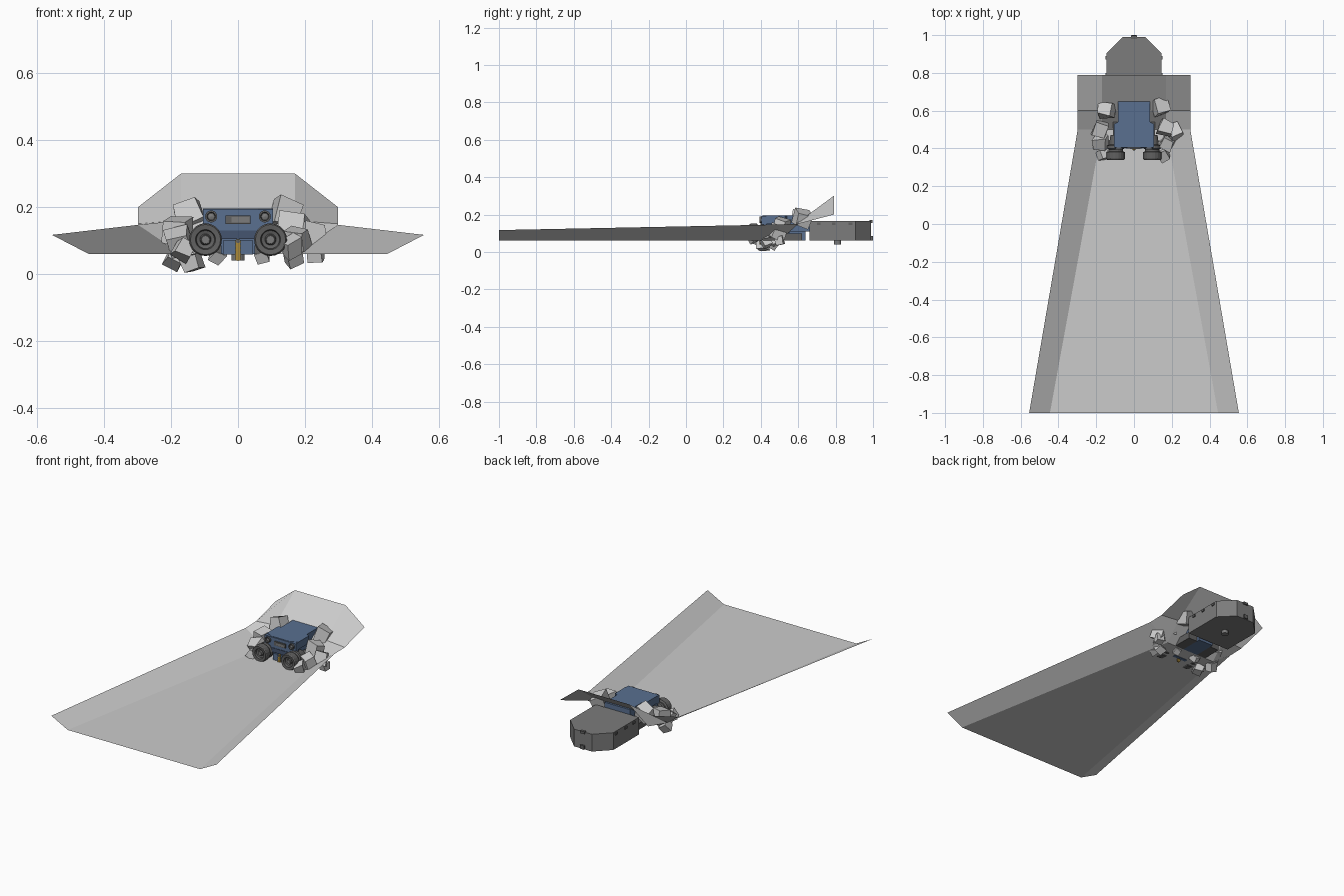
import bpy, bmesh, random
from math import pi
from mathutils import Matrix, Vector, Euler

if "Cube" in bpy.data.objects:
    bpy.data.objects.remove(bpy.data.objects["Cube"])

random.seed(4)


def material(name, rgb):
    m = bpy.data.materials.new(name)
    m.diffuse_color = (*rgb, 1)
    m.use_nodes = True
    m.node_tree.nodes["Principled BSDF"].inputs["Base Color"].default_value = m.diffuse_color
    return m


BLUE = material("blue paint", (0.10, 0.16, 0.28))
NAVY = material("dark blue paint", (0.06, 0.09, 0.16))
DARK = material("dark metal", (0.12, 0.12, 0.12))
STEEL = material("worn steel", (0.2, 0.2, 0.2))
GOLD = material("brass", (0.4, 0.25, 0.04))


def mesh_object(name, verts, faces, mat=None, recalc=True):
    bm = bmesh.new()
    vs = [bm.verts.new(v) for v in verts]
    for f in faces:
        bm.faces.new([vs[i] for i in f])
    if recalc:
        bmesh.ops.recalc_face_normals(bm, faces=bm.faces)
    me = bpy.data.meshes.new(name)
    bm.to_mesh(me)
    bm.free()
    ob = bpy.data.objects.new(name, me)
    bpy.context.collection.objects.link(ob)
    if mat:
        me.materials.append(mat)
    return ob


def extrude_outline(name, pts, z0, z1, mat):
    n = len(pts)
    verts = [(x, y, z) for z in (z0, z1) for x, y in pts]
    faces = [list(range(n))[::-1], list(range(n, 2 * n))]
    faces += [(i, (i + 1) % n, n + (i + 1) % n, n + i) for i in range(n)]
    return mesh_object(name, verts, faces, mat)


def box(name, x0, x1, y0, y1, z0, z1, mat):
    return extrude_outline(name, [(x0, y0), (x1, y0), (x1, y1), (x0, y1)], z0, z1, mat)


def lathe_y(name, x, z, profile, mat, n=20):
    """Revolve (radius, y) points around an axis parallel to y."""
    bm = bmesh.new()
    vs = [bm.verts.new((x + r, y, z)) for r, y in profile]
    es = [bm.edges.new(p) for p in zip(vs, vs[1:])]
    bmesh.ops.spin(bm, geom=vs + es, cent=(x, 0, z), axis=(0, 1, 0), angle=2 * pi, steps=n)
    bmesh.ops.remove_doubles(bm, verts=bm.verts, dist=1e-5)
    bmesh.ops.recalc_face_normals(bm, faces=bm.faces)
    me = bpy.data.meshes.new(name)
    bm.to_mesh(me)
    bm.free()
    me.materials.append(mat)
    ob = bpy.data.objects.new(name, me)
    bpy.context.collection.objects.link(ob)
    return ob


# Folded trail sheet: cross rows of (y, inner x, inner z, outer x, outer z)
rows = [(-1, .445, .06, .555, .117), (.5, .17, .06, .298, .147),
        (.6, .17, .16, .298, .15), (.79, .17, .30, .298, .20)]
verts = []
for y, xi, zi, xo, zo in rows:
    verts += [(-xo, y, zo), (-xi, y, zi), (xi, y, zi), (xo, y, zo)]
faces = [(r * 4 + c, r * 4 + c + 1, r * 4 + c + 5, r * 4 + c + 4)
         for r in range(3) for c in range(3)]
mesh_object("trail_sheet", verts, faces, recalc=False)

# Rear housing with chamfered corners
extrude_outline("rear_housing", [(-.145, .66), (.145, .66), (.145, .905), (.06, .99),
                                 (-.06, .99), (-.145, .905)], .06, .165, STEEL)
box("rear_latch", -.014, .014, .985, 1.0, .062, .085, DARK)
box("rear_top_latch", -.015, .015, .98, .997, .155, .17, DARK)
bpy.ops.mesh.primitive_cylinder_add(vertices=12, radius=.02, depth=.02, location=(0, .81, .05))
bolt = bpy.context.object
bolt.name = "bottom_bolt"
bolt.data.materials.append(STEEL)
for s in (-1, 1):
    for y in (.70, .78, .87):
        box("housing_stud", s * .145 - .006, s * .145 + .006, y, y + .02, .145, .158, DARK)

# Main body
extrude_outline("body_top", [(-.105, .43), (-.06, .41), (.06, .41), (.105, .43), (.105, .53),
                             (.085, .54), (.085, .66), (-.085, .66), (-.085, .54),
                             (-.105, .53)], .15, .195, BLUE)
box("body_middle", -.085, .085, .43, .66, .11, .15, BLUE)
box("body_lower", -.05, .05, .41, .64, .06, .13, BLUE)
box("chassis_plate", -.11, .11, .45, .62, .06, .10, DARK)
box("front_panel", -.105, .105, .405, .43, .13, .193, BLUE)
box("front_chin", -.06, .06, .402, .42, .105, .13, NAVY)
box("bumper", -.045, .045, .40, .42, .058, .10, BLUE)
box("grille", -.038, .038, .399, .41, .15, .175, DARK)
box("grille_insert", -.02, .034, .396, .40, .154, .171, STEEL)

# Brass coil at the nose
for i in range(5):
    lathe_y("coil_ring", 0, .048 + i * .012, [(0, .392), (.009, .392), (.009, .402), (0, .402)], GOLD, 8)
lathe_y("nose_bolt", 0, .098, [(0, .39), (.006, .39), (.006, .402), (0, .402)], DARK, 8)

for s in (-1, 1):
    # Ringed drum facing forwards
    lathe_y("front_drum", s * .097, .103,
            [(0, .352), (.014, .350), (.017, .358), (.027, .355), (.03, .342), (.045, .340),
             (.049, .346), (.049, .38), (.038, .385), (.038, .395), (.046, .40), (.046, .415),
             (.034, .42), (.032, .44), (.028, .47), (0, .47)], DARK)
    lathe_y("drum_hub", s * .097, .103, [(0, .346), (.012, .346), (.014, .355), (0, .355)], STEEL, 12)
    # Headlight
    lathe_y("headlight_rim", s * .08, .172,
            [(0, .402), (.011, .402), (.013, .394), (.018, .394), (.018, .41), (0, .41)], DARK, 16)
    lathe_y("headlight_lens", s * .08, .172, [(0, .397), (.008, .399), (.008, .405), (0, .405)], STEEL, 12)


# Rough boulders: jittered, rotated cubes (x, y, z, half size)
def boulder(x, y, z, h):
    rot = Euler([random.uniform(-.5, .5) for _ in range(3)]).to_matrix()
    vs = []
    for a in (-1, 1):
        for b in (-1, 1):
            for c in (-1, 1):
                p = Vector((a, b, c)) * h
                p += Vector([random.uniform(-.22, .22) * h for _ in range(3)])
                vs.append(Vector((x, y, z)) + rot @ p)
    mesh_object("boulder", vs, [(0, 1, 3, 2), (4, 6, 7, 5), (0, 4, 5, 1),
                                (2, 3, 7, 6), (0, 2, 6, 4), (1, 5, 7, 3)])


for x, y, z, h in [(-.147, .605, .175, .036), (-.18, .50, .13, .038), (-.175, .43, .10, .032),
                   (-.163, .37, .075, .026), (-.135, .41, .035, .025), (-.19, .46, .05, .025),
                   (-.06, .47, .055, .018), (.145, .62, .18, .038), (.215, .49, .105, .034),
                   (.175, .425, .10, .033), (.16, .365, .08, .026), (.165, .43, .05, .024),
                   (.23, .50, .06, .022), (.17, .51, .14, .034), (.07, .47, .055, .018)]:
    boulder(x, y, z, h)
